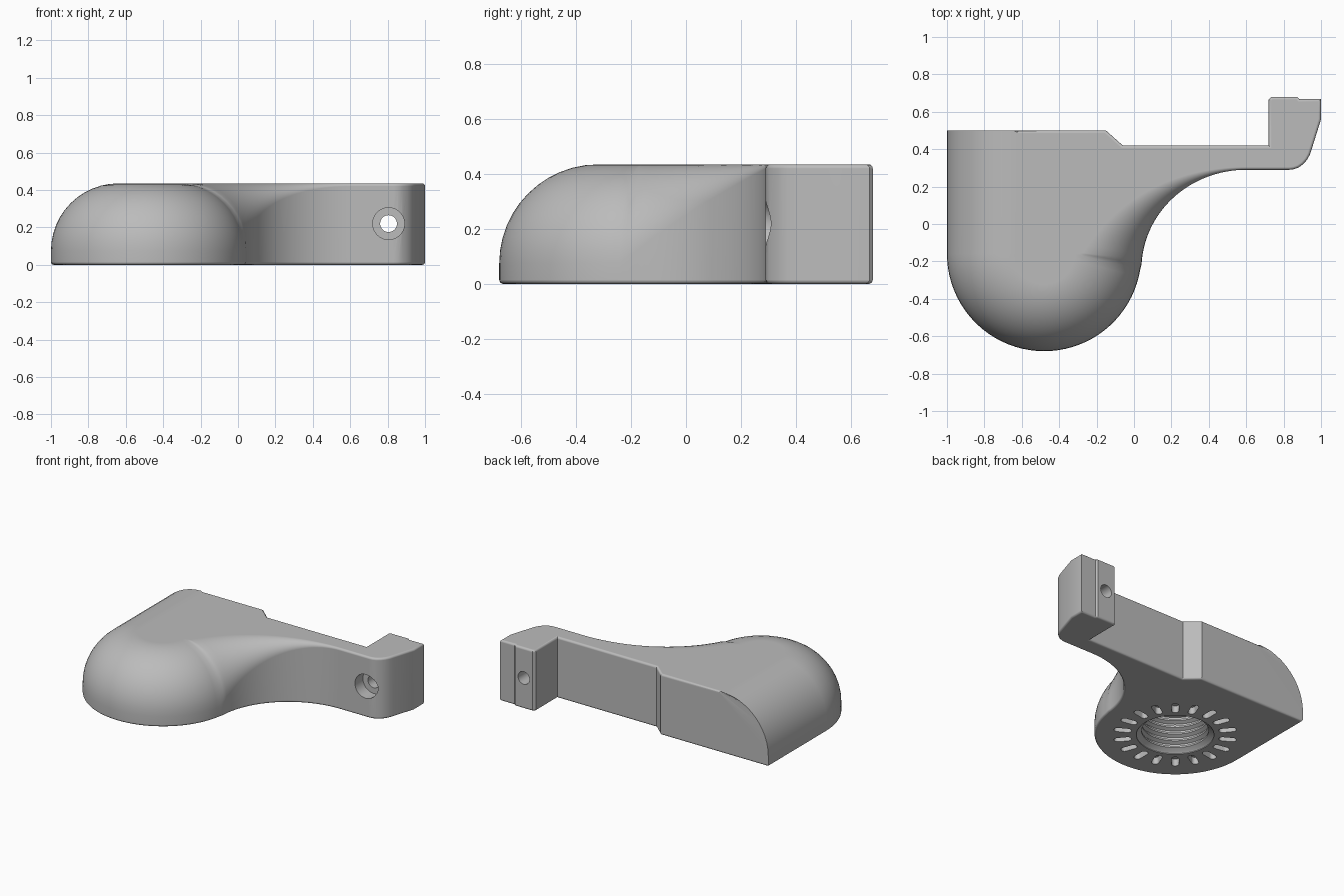
import bpy, bmesh
from math import sin, cos, pi, radians
from mathutils import Vector, Matrix

cube = bpy.data.objects.get("Cube")
if cube:
    bpy.data.objects.remove(cube, do_unlink=True)

HEIGHT = 0.435
EDGE = 0.015          # small rounded edge
DOME = 0.36           # large rounded edge of the head
HEAD = Vector((-0.48, -0.16))
HEAD_R = 0.52


def skin(bm, rings):
    """Close a stack of equal rings into a solid with flat caps."""
    loops = [[bm.verts.new(p) for p in ring] for ring in rings]
    n = len(loops[0])
    for a, b in zip(loops, loops[1:]):
        for i in range(n):
            k = (i + 1) % n
            bm.faces.new((a[i], a[k], b[k], b[i]))
    bm.faces.new(loops[0][::-1])
    bm.faces.new(loops[-1])


def lathe(bm, profile, matrix, sides=64):
    rings = [[matrix @ Vector((r * cos(2 * pi * i / sides), r * sin(2 * pi * i / sides), z))
              for i in range(sides)] for r, z in profile]
    skin(bm, rings)


def make_object(name, bm):
    bmesh.ops.recalc_face_normals(bm, faces=bm.faces[:])
    mesh = bpy.data.meshes.new(name)
    bm.to_mesh(mesh)
    bm.free()
    obj = bpy.data.objects.new(name, mesh)
    bpy.context.collection.objects.link(obj)
    return obj


# Body outline, counter-clockwise, each point with its top rounding radius
outline = [((-1, 0.5), DOME)]
for i in range(41):                                   # round head
    a = radians(180 + 171 * i / 40)
    outline.append(((HEAD.x + HEAD_R * cos(a), HEAD.y + HEAD_R * sin(a)), DOME))
for i in range(1, 33):                                # concave sweep into the arm
    t = i / 32
    a = t * pi / 2
    outline.append(((0.6 - 0.56 * cos(a), -0.24 + 0.53 * sin(a)),
                    EDGE + (DOME - EDGE) * (1 - t) ** 2))
tip = [(0.83, 0.29), (0.855, 0.293), (0.88, 0.302), (0.905, 0.32), (0.925, 0.343),
       (0.94, 0.37), (0.95, 0.4), (1, 0.56), (1, 0.668), (0.885, 0.668),
       (0.873, 0.68), (0.735, 0.68), (0.72, 0.665), (0.72, 0.42),
       (-0.06, 0.42), (-0.15, 0.5), (-0.62, 0.5)]
outline += [(p, EDGE) for p in tip]

pts = [Vector(p) for p, r in outline]
radii = [r for p, r in outline]

# Mitred inward direction at each outline point
inward = []
for i, p in enumerate(pts):
    d1 = (p - pts[i - 1]).normalized()
    d2 = (pts[(i + 1) % len(pts)] - p).normalized()
    n1, n2 = Vector((-d1.y, d1.x)), Vector((-d2.y, d2.x))
    inward.append((n1 + n2) / (1 + n1.dot(n2)))
top_inward = list(inward)
top_inward[0] = Vector((1, 0))                        # rounding runs out flat at the back

rings = []
for j in range(5):                                    # rounded bottom edge
    a = j / 4 * pi / 2
    rings.append([(*(p + d * EDGE * (1 - sin(a))), EDGE * (1 - cos(a)))
                  for p, d in zip(pts, inward)])
for j in range(13):                                   # rounded top edge
    a = j / 12 * pi / 2
    rings.append([(*(p + d * r * (1 - cos(a))), HEIGHT - r + r * sin(a))
                  for p, d, r in zip(pts, top_inward, radii)])
bm = bmesh.new()
skin(bm, rings)
body = make_object("bracket_body", bm)

# Cutters: threaded socket, ring of slots, stepped screw hole
bm = bmesh.new()
socket = [(0.25, -0.02), (0.25, 0.005), (0.24, 0.015)]
for k in range(5):
    z = 0.03 + 0.05 * k
    socket += [(0.216, z), (0.216, z + 0.012), (0.24, z + 0.025), (0.24, z + 0.037)]
lathe(bm, socket, Matrix.Translation((HEAD.x, HEAD.y, 0)))

for k in range(18):
    turn = Matrix.Translation((HEAD.x, HEAD.y, 0)) @ Matrix.Rotation(radians(10 + 20 * k), 4, 'Z')
    capsule = []
    for end, start in ((0.376, -90), (0.309, 90)):
        for i in range(9):
            a = radians(start + 180 * i / 8)
            capsule.append((end + 0.024 * cos(a), 0.024 * sin(a)))
    skin(bm, [[turn @ Vector((x, y, z)) for x, y in capsule] for z in (-0.02, 0.05)])

screw_axis = Matrix.Translation((0.805, 0, 0.22)) @ Matrix.Rotation(-pi / 2, 4, 'X')
lathe(bm, [(0.085, 0.2), (0.085, 0.38), (0.045, 0.38), (0.045, 0.75)], screw_axis, 40)
cutter = make_object("hole_cutter", bm)
cutter.hide_render = True

# Cut the holes, then smooth the rounded faces
bpy.ops.object.select_all(action='DESELECT')
bpy.context.view_layer.objects.active = body
body.select_set(True)
cut = body.modifiers.new("holes", 'BOOLEAN')
cut.operation = 'DIFFERENCE'
cut.solver = 'EXACT'
cut.object = cutter
bpy.ops.object.modifier_apply(modifier=cut.name)
bpy.data.objects.remove(cutter, do_unlink=True)
bpy.ops.object.shade_smooth_by_angle(angle=radians(30))
normals = body.modifiers.new("even_shading", 'WEIGHTED_NORMAL')
normals.keep_sharp = True

grey = bpy.data.materials.new("plain_grey")
grey.use_nodes = True
colour = (0.5, 0.5, 0.5, 1)
grey.diffuse_color = colour
grey.node_tree.nodes["Principled BSDF"].inputs["Base Color"].default_value = colour
body.data.materials.clear()
body.data.materials.append(grey)
